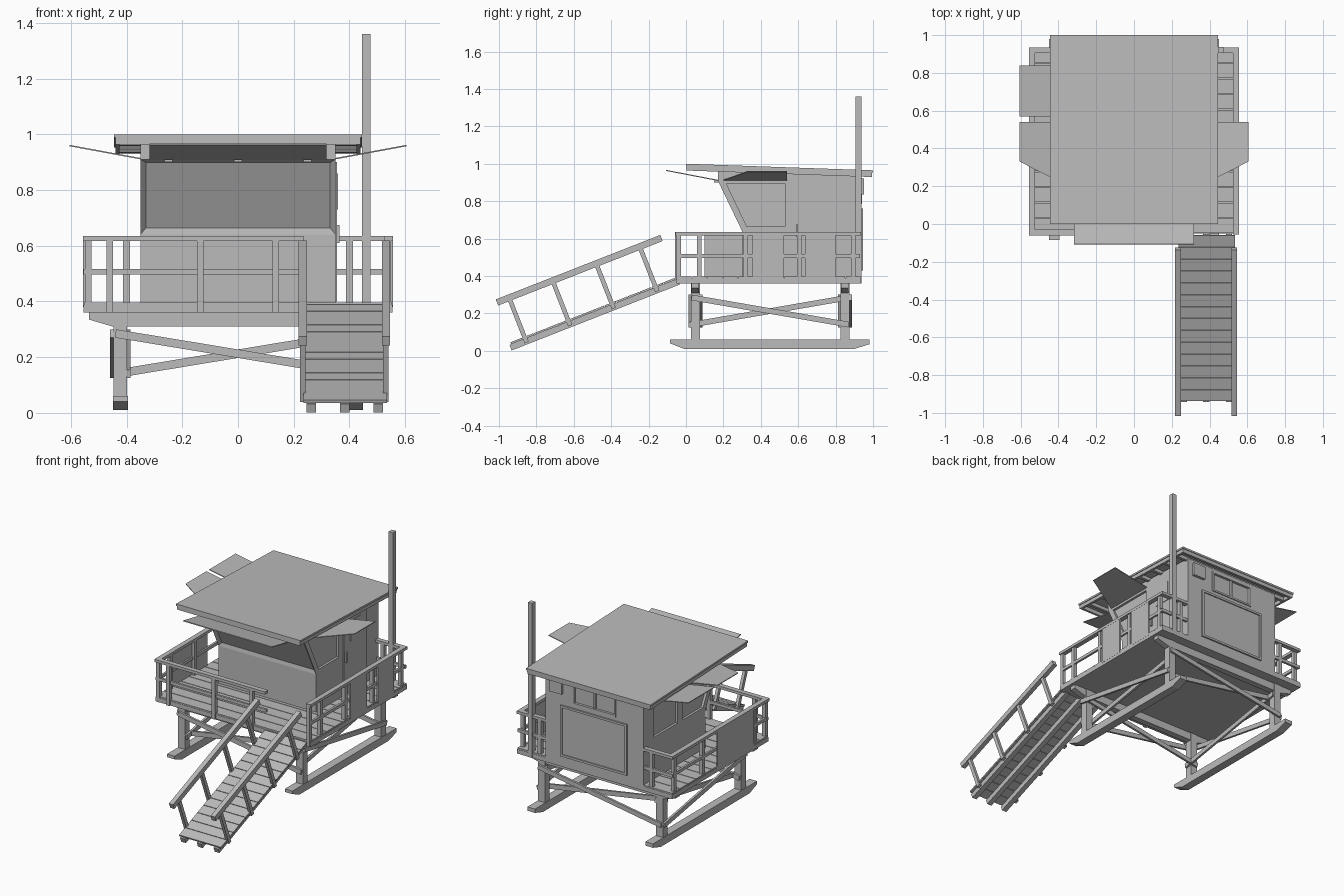
import bpy, bmesh, math
from mathutils import Matrix, Vector

if "Cube" in bpy.data.objects:
    bpy.data.objects.remove(bpy.data.objects["Cube"], do_unlink=True)

grey = bpy.data.materials.new("painted_grey")
grey.use_nodes = True
grey.diffuse_color = (0.5, 0.5, 0.5, 1)
grey.node_tree.nodes["Principled BSDF"].inputs["Base Color"].default_value = (0.5, 0.5, 0.5, 1)


def finish(name, bm):
    bmesh.ops.recalc_face_normals(bm, faces=bm.faces)
    mesh = bpy.data.meshes.new(name)
    bm.to_mesh(mesh)
    bm.free()
    mesh.materials.append(grey)
    obj = bpy.data.objects.new(name, mesh)
    bpy.context.collection.objects.link(obj)
    return obj


def add_box(bm, x, y, z, matrix=Matrix()):
    """Box from three (low, high) ranges."""
    mid = Vector([(a + b) / 2 for a, b in (x, y, z)])
    size = [b - a for a, b in (x, y, z)]
    bmesh.ops.create_cube(bm, size=1, matrix=matrix @ Matrix.Translation(mid) @ Matrix.Diagonal((*size, 1)))


def boxes(name, ranges, matrix=Matrix()):
    bm = bmesh.new()
    for r in ranges:
        add_box(bm, *r, matrix)
    return finish(name, bm)


def prism(name, outline, lo, hi, along="x"):
    """Outline extruded along x (points are y, z) or along y (points are x, z)."""
    bm = bmesh.new()
    place = (lambda p: (lo, *p)) if along == "x" else (lambda p: (p[0], lo, p[1]))
    face = bm.faces.new([bm.verts.new(place(p)) for p in outline])
    out = bmesh.ops.extrude_face_region(bm, geom=[face])
    step = (hi - lo, 0, 0) if along == "x" else (0, hi - lo, 0)
    bmesh.ops.translate(bm, vec=step, verts=[v for v in out["geom"] if isinstance(v, bmesh.types.BMVert)])
    return finish(name, bm)


def beam(bm, a, b, width, depth):
    """Square timber between two points."""
    a, b = Vector(a), Vector(b)
    rot = (b - a).to_track_quat("Y", "Z").to_matrix().to_4x4()
    half = (b - a).length / 2
    add_box(bm, (-width / 2, width / 2), (-half, half), (-depth / 2, depth / 2),
            Matrix.Translation((a + b) / 2) @ rot)


def around(c, half):
    return (c - half, c + half)


def frame(x, a, z, t, proud):
    """Four flat strips on the back wall plane."""
    y = (0.93, 0.935 + proud)
    return [((x[0], x[1]), y, (z[0], z[0] + t)), ((x[0], x[1]), y, (z[1] - t, z[1])),
            ((x[0], x[0] + t), y, z), ((x[1] - t, x[1]), y, z)]


# skids, legs and joists
for side, sx in (("right", -1), ("left", 1)):
    prism(side + "_skid", [(-0.085, 0.06), (-0.085, 0.04), (-0.01, 0.01), (0.9, 0.01), (0.98, 0.035), (0.98, 0.06)],
          sx * 0.422 - 0.027, sx * 0.422 + 0.027)
    boxes(side + "_legs", [(around(sx * 0.422, 0.024), around(y, 0.024), (0.06, 0.36)) for y in (0.05, 0.85)])
    bm = bmesh.new()
    for off, z0, z1 in ((0.03, 0.285, 0.14), (-0.03, 0.14, 0.285)):
        beam(bm, (sx * (0.422 + off), 0.03, z0), (sx * (0.422 + off), 0.87, z1), 0.014, 0.03)
    finish(side + "_cross_braces", bm)
for end, y in (("front", 0.05), ("back", 0.85)):
    prism(end + "_joist", [(-0.535, 0.36), (-0.535, 0.335), (-0.45, 0.31), (0.45, 0.31), (0.535, 0.335), (0.535, 0.36)],
          y - 0.02, y + 0.02, "y")
    bm = bmesh.new()
    for off, z0, z1 in ((-0.03, 0.285, 0.14), (0.03, 0.14, 0.285)):
        beam(bm, (-0.44, y + off, z0), (0.44, y + off, z1), 0.014, 0.03)
    finish(end + "_cross_braces", bm)

# deck
boxes("deck_base", [((-0.555, 0.555), (-0.05, 0.935), (0.36, 0.388))])
step = 0.985 / 12
boxes("deck_planks", [((-0.553, 0.553), (-0.05 + i * step + 0.002, -0.05 + (i + 1) * step - 0.002), (0.388, 0.397))
                      for i in range(12)])

# railing: cap, middle rail and posts on each run
CAP, MID, POST = (0.617, 0.635), (0.497, 0.517), (0.36, 0.62)
front = [((-0.555, 0.235), (-0.06, -0.028), CAP), ((-0.555, 0.235), (-0.05, -0.036), MID)]
front += [(around(x, 0.012), (-0.06, -0.036), POST) for x in (-0.46, -0.135, 0.135)]
boxes("front_railing", front)
for side, sx in (("right", -1), ("left", 1)):
    rail = [(around(sx * 0.541, 0.016), (-0.055, 0.935), CAP), (around(sx * 0.543, 0.007), (-0.05, 0.93), MID)]
    rail += [(around(sx * 0.538, 0.012), around(y, 0.012), POST) for y in (-0.04, 0.07, 0.32, 0.605, 0.895)]
    span = sorted((sx * 0.35, sx * 0.555))
    rail += [(span, (0.905, 0.935), CAP), (span, (0.915, 0.93), MID),
             (around(sx * 0.4, 0.012), (0.905, 0.93), POST)]
    boxes(side + "_railing", rail)
boxes("left_railing_panels", [((0.546, 0.556), y, (0.38, 0.632)) for y in ((0.355, 0.525), (0.635, 0.8))])
boxes("right_railing_panel", [((-0.556, -0.546), (0.1, 0.47), (0.38, 0.632))])

# cabin with recessed openings
cabin = prism("cabin", [(0.3, 0.39), (0.3, 0.64), (0.17, 0.91), (0.17, 0.972), (0.935, 0.945), (0.935, 0.37)], -0.35, 0.35)
bm = bmesh.new()
bm.from_mesh(cabin.data)
bm.faces.ensure_lookup_table()
sloped = [f for f in bm.faces if f.normal.y < -0.5 and f.normal.z < -0.2]
bmesh.ops.inset_region(bm, faces=sloped, thickness=0.028, depth=-0.015)
bm.to_mesh(cabin.data)
bm.free()
angled = [(0.325, 0.665), (0.215, 0.895), (0.53, 0.895), (0.53, 0.665)]
square = [(0.585, 0.665), (0.585, 0.895), (0.83, 0.895), (0.83, 0.665)]
cutters = [prism("left_window_cutter", angled, 0.335, 0.4),
           prism("right_window_cutter", angled, -0.4, -0.335),
           prism("right_rear_window_cutter", square, -0.4, -0.335),
           boxes("back_window_cutter", [((-0.145, 0.145), (0.922, 1), (0.795, 0.915))])]
for cutter in cutters:
    mod = cabin.modifiers.new("opening", "BOOLEAN")
    mod.operation, mod.solver, mod.object = "DIFFERENCE", "EXACT", cutter
bpy.context.view_layer.update()
cut_mesh = bpy.data.meshes.new_from_object(cabin.evaluated_get(bpy.context.evaluated_depsgraph_get()))
cabin.modifiers.clear()
cabin.data = cut_mesh
for cutter in cutters:
    bpy.data.objects.remove(cutter, do_unlink=True)

# side door, window posts and handle
boxes("door", [((0.345, 0.355), (0.575, 0.805), (0.4, 0.9))])
boxes("door_window", [((0.354, 0.359), (0.64, 0.75), (0.73, 0.86))])
boxes("door_handle", [((0.355, 0.364), (0.588, 0.6), (0.61, 0.675))])

# back wall: shutter, window frame and vent
boxes("back_shutter", frame((-0.235, 0.24), 0, (0.43, 0.76), 0.014, 0.01) + [((-0.23, 0.23), (0.93, 0.938), (0.44, 0.75))])
boxes("back_window_frame", frame((-0.155, 0.155), 0, (0.785, 0.925), 0.012, 0.006)
      + [(around(0, 0.006), (0.92, 0.939), (0.79, 0.92))])
boxes("back_vent", [((0.225, 0.315), (0.93, 0.953), (0.835, 0.92))])

# roof, tilted down toward the back
tilt = Matrix.Translation((0, 0, 1)) @ Matrix.Rotation(-math.atan(0.035), 4, "X")
boxes("roof_sheet", [((-0.445, 0.445), (0, 1), (-0.012, 0))], tilt)
edge = (-0.036, -0.012)
boxes("roof_fascia", [((-0.44, 0.44), (0.004, 0.02), edge), ((-0.44, 0.44), (0.98, 0.996), edge),
                      ((-0.44, -0.425), (0.004, 0.996), edge), ((0.425, 0.44), (0.004, 0.996), edge)], tilt)
boxes("roof_rafters", [((-0.432, 0.432), around(0.08 + i * 0.12, 0.01), (-0.034, -0.012)) for i in range(8)], tilt)

# raised shutters
prism("front_awning", [(-0.108, 0.962), (-0.106, 0.967), (0.172, 0.914), (0.172, 0.908)], -0.318, 0.318)
boxes("front_awning_hinges", [(around(x, 0.014), (0.15, 0.175), (0.9, 0.91)) for x in (-0.25, 0, 0.25)])


def side_awning(name, sx, inner, outer):
    bm = bmesh.new()
    flat = [(sx * 0.35, inner[0], 0.91), (sx * 0.35, inner[1], 0.91),
            (sx * 0.605, outer[1], 0.957), (sx * 0.605, outer[0], 0.957)]
    bottom = [bm.verts.new(p) for p in flat]
    top = [bm.verts.new((x, y, z + 0.005)) for x, y, z in flat]
    bm.faces.new(bottom)
    bm.faces.new(top)
    for i in range(4):
        j = (i + 1) % 4
        bm.faces.new((bottom[i], bottom[j], top[j], top[i]))
    finish(name, bm)


side_awning("left_awning", 1, (0.2, 0.54), (0.33, 0.54))
side_awning("right_front_awning", -1, (0.2, 0.54), (0.33, 0.54))
side_awning("right_rear_awning", -1, (0.57, 0.84), (0.57, 0.84))

# flag mast
boxes("mast", [((0.445, 0.475), (0.905, 0.937), (0.36, 1.36))])

# ramp, built flat along y and tilted up to the deck
ramp = Matrix.Translation((0, -0.932, 0.002)) @ Matrix.Rotation(math.radians(21.4), 4, "X")
boxes("ramp_stringers", [(around(x, 0.017), (0, 0.965), (0, 0.032)) for x in (0.263, 0.383, 0.503)], ramp)
pitch = 0.945 / 14
boxes("ramp_planks", [((0.235, 0.535), (0.01 + i * pitch, 0.007 + (i + 1) * pitch), (0.032, 0.043))
                      for i in range(14)], ramp)
for side, x in (("right", 0.233), ("left", 0.531)):
    rails = [(around(x, 0.015), (0.02, 0.965), (0.25, 0.285))]
    rails += [(around(x, 0.01), around(0.09 + i * 0.25, 0.012), (0.01, 0.255)) for i in range(4)]
    boxes(side + "_ramp_handrail", rails, ramp)
